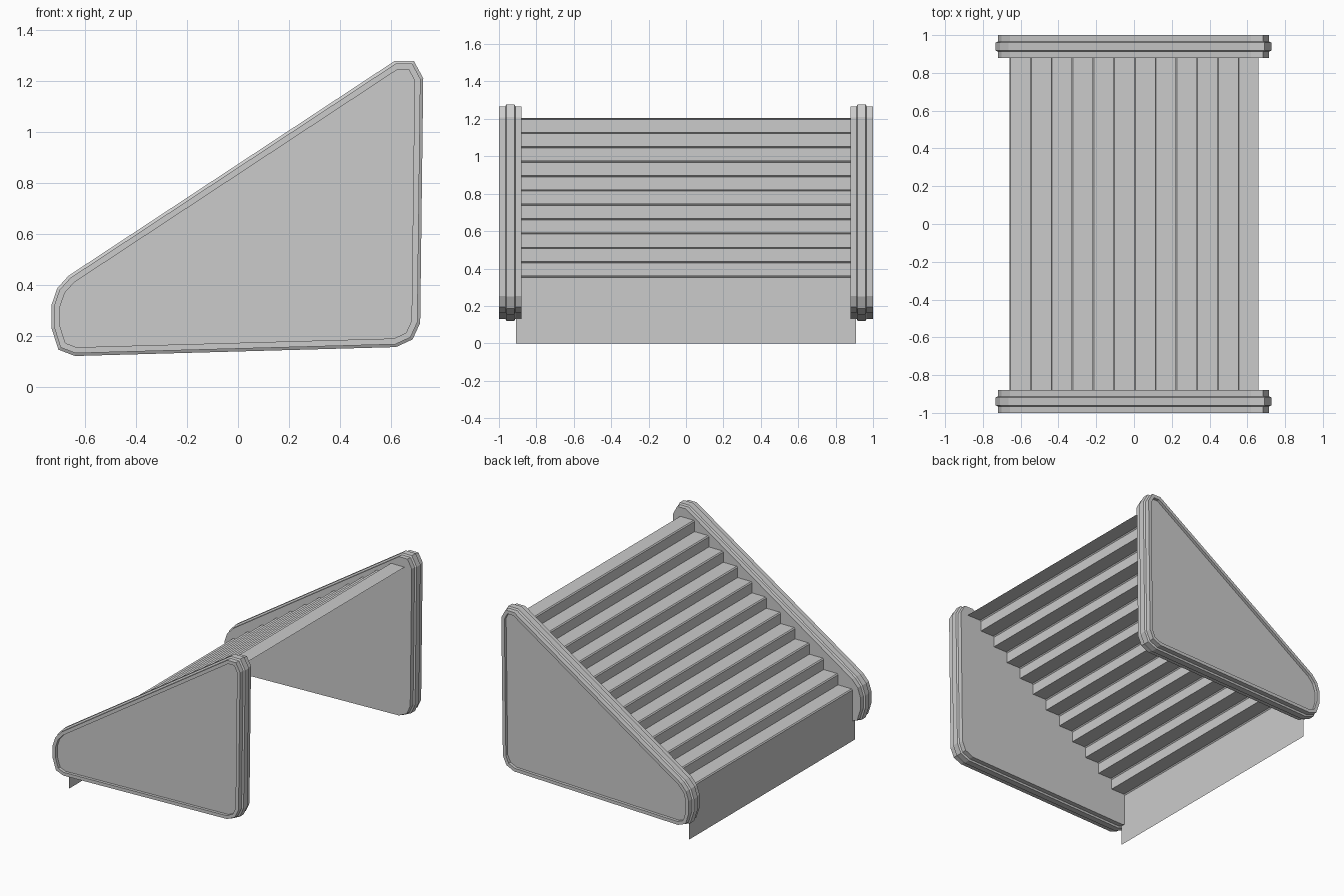
import bpy, bmesh
from mathutils import Vector

if "Cube" in bpy.data.objects:
    bpy.data.objects.remove(bpy.data.objects["Cube"])

# Side panel outline (x, z), counter-clockwise
OUTLINE = [(-0.64, 0.12), (0.62, 0.155), (0.685, 0.185), (0.715, 0.25),
           (0.727, 1.21), (0.69, 1.278), (0.615, 1.278), (-0.665, 0.435),
           (-0.71, 0.385), (-0.732, 0.32), (-0.732, 0.23), (-0.705, 0.145)]


def inset(points, d):
    pts = [Vector(p) for p in points]
    out = []
    for i, p in enumerate(pts):
        a = (p - pts[i - 1]).normalized()
        b = (pts[(i + 1) % len(pts)] - p).normalized()
        na, nb = Vector((-a.y, a.x)), Vector((-b.y, b.x))
        out.append(p + (na + nb) * d / (1 + na.dot(nb)))
    return out


def make_object(name, bm):
    bmesh.ops.recalc_face_normals(bm, faces=bm.faces)
    mesh = bpy.data.meshes.new(name)
    bm.to_mesh(mesh)
    bm.free()
    obj = bpy.data.objects.new(name, mesh)
    bpy.context.collection.objects.link(obj)
    return obj


def side_panel(name, side):
    # (inset, y) rings: inner face, stepped edge band, rim, recessed outer face
    rings = [(0.034, 0.88), (0.011, 0.88), (0.011, 0.912), (0.0, 0.918),
             (0.0, 0.96), (0.011, 0.966), (0.011, 1.0), (0.034, 1.0),
             (0.034, 0.98)]
    bm = bmesh.new()
    loops = [[bm.verts.new((p.x, side * y, p.y)) for p in inset(OUTLINE, d)]
             for d, y in rings]
    n = len(OUTLINE)
    for a, b in zip(loops, loops[1:]):
        for i in range(n):
            j = (i + 1) % n
            bm.faces.new((a[i], a[j], b[j], b[i]))
    bm.faces.new(loops[0])
    bm.faces.new(loops[-1])
    return make_object(name, bm)


def stair_sheet():
    # Folded sheet: tall first riser, then twelve treads with chamfered nosings
    steps, run, rise, c = 12, 0.11, 0.0768, 0.007
    x, z = -0.66, 0.36
    profile = [(x, 0.0)]
    for i in range(steps):
        profile += [(x, z - c), (x + c, z), (x + run, z)]
        x, z = x + run, z + rise
    bm = bmesh.new()
    rows = [[bm.verts.new((px, y, pz)) for px, pz in profile] for y in (-0.91, 0.91)]
    for i in range(len(profile) - 1):
        bm.faces.new((rows[0][i], rows[0][i + 1], rows[1][i + 1], rows[1][i]))
    return make_object("stair_treads", bm)


side_panel("side_panel_front", -1)
side_panel("side_panel_back", 1)
stair_sheet()
